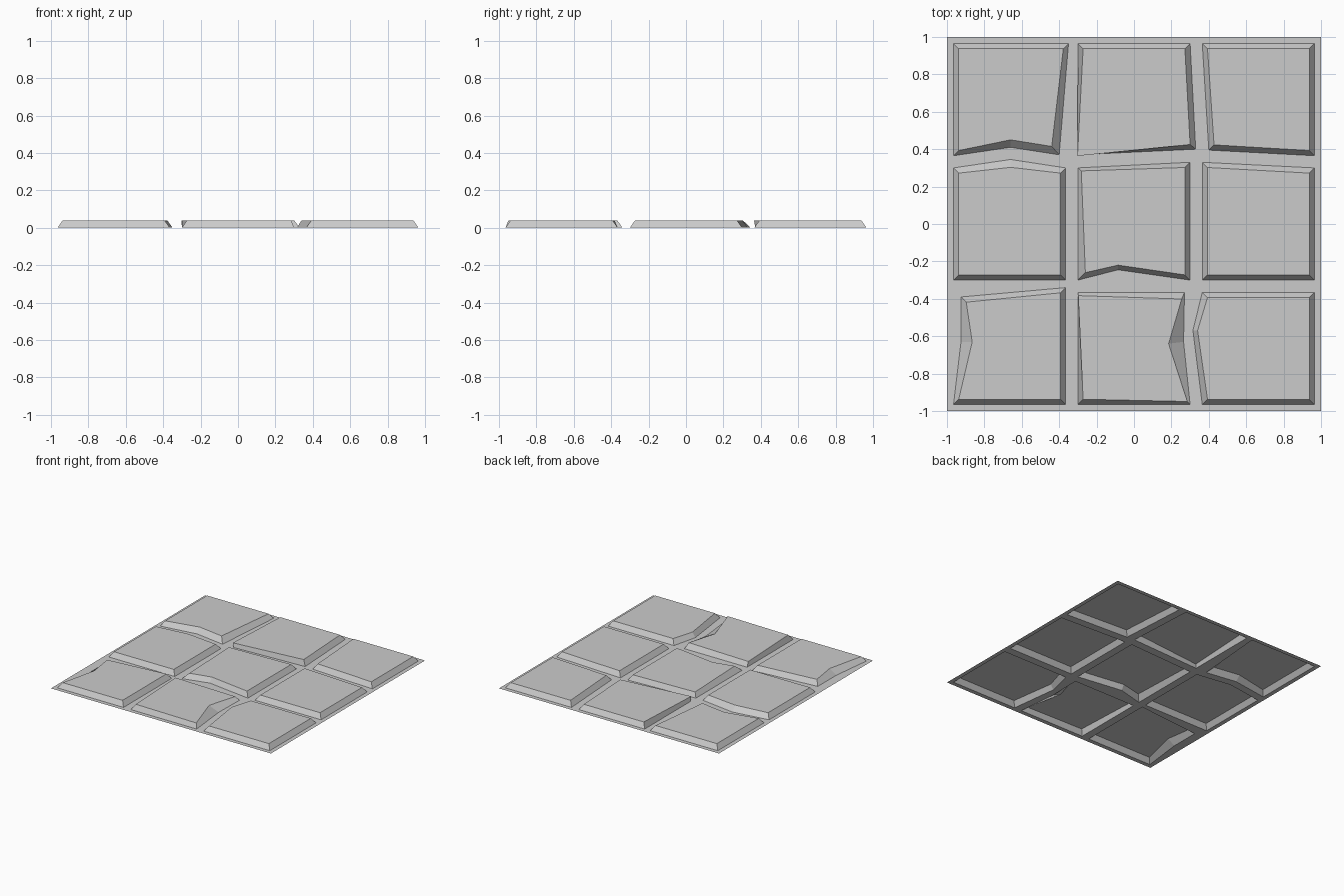
import bpy, bmesh

if "Cube" in bpy.data.objects:
    bpy.data.objects.remove(bpy.data.objects["Cube"])

HEIGHT, PITCH, HALF, BEVEL = 0.04, 0.665, 0.30, 0.028
CORNERS = [(-1, 1), (1, 1), (1, -1), (-1, -1)]   # clockwise from back left

# Worn corners per tile (column, row): corner -> (base shift, top shift)
SHIFTS = {
    (-1, 1): {1: ((.015, 0), (.015, 0)), 2: ((-.035, .005), (-.047, .022))},
    (0, 1): {2: ((.03, .035), (.028, .032)), 3: ((0, .005), (-.03, -.029))},
    (1, 1): {3: ((.035, .03), (.035, .03))},
    (0, 0): {0: ((0, 0), (-.01, .012)), 1: ((0, .03), (0, .03)),
             3: ((0, 0), (.012, .012))},
    (1, 0): {0: ((0, .03), (0, .03))},
    (-1, -1): {0: ((.04, -.025), (.04, -.025)), 1: ((0, .025), (0, .025))},
    (0, -1): {0: ((0, 0), (-.026, .01)), 1: ((-.03, 0), (-.017, -.008)),
              2: ((0, 0), (.013, -.012))},
}
# Chipped edges: tile -> (corner before the chip, base point, top point)
CHIPS = {
    (-1, 1): (2, (.005, -.255), (.005, -.215)),
    (-1, 0): (0, (.005, .345), (.005, .303)),
    (0, 0): (2, (-.085, -.245), (-.085, -.22)),
    (-1, -1): (3, (-.26, .035), (-.20, .035)),
    (0, -1): (1, (.265, .035), (.185, .025)),
    (1, -1): (3, (-.35, .095), (-.325, .095)),
}


def outlines(cell):
    """Base and top outline of one tile."""
    cx, cy = cell[0] * PITCH, cell[1] * PITCH
    loops = []
    for level, inset in enumerate((0, BEVEL)):
        pts = []
        for i, (sx, sy) in enumerate(CORNERS):
            dx, dy = SHIFTS.get(cell, {}).get(i, ((0, 0), (0, 0)))[level]
            r = HALF - inset
            pts.append((cx + sx * r + dx, cy + sy * r + dy, level * HEIGHT))
            chip = CHIPS.get(cell)
            if chip and chip[0] == i:
                x, y = chip[1 + level]
                pts.append((cx + x, cy + y, level * HEIGHT))
        loops.append(pts)
    return loops


def edge_loop(bm, verts):
    return [bm.edges.new((a, b)) for a, b in zip(verts, verts[1:] + verts[:1])]


bm = bmesh.new()
# Grout border
grout = edge_loop(bm, [bm.verts.new((x, y, 0)) for x, y in CORNERS])
rings = []
for col in (-1, 0, 1):
    for row in (-1, 0, 1):
        base, top = [[bm.verts.new(p) for p in pts] for pts in outlines((col, row))]
        grout += edge_loop(bm, base)
        rings.append((base, top))

# Grout sheet with a hole under each tile
bmesh.ops.triangle_fill(bm, edges=grout, use_beauty=True, normal=(0, 0, 1))

# Raised stone tiles
for base, top in rings:
    n = len(base)
    bm.faces.new(top[::-1])
    for i in range(n):
        j = (i + 1) % n
        bm.faces.new((base[j], base[i], top[i], top[j]))

bm.normal_update()
bmesh.ops.recalc_face_normals(bm, faces=bm.faces[:])
if sum(f.normal.z for f in bm.faces) < 0:
    bmesh.ops.reverse_faces(bm, faces=bm.faces[:])
mesh = bpy.data.meshes.new("stone_floor")
bm.to_mesh(mesh)
bm.free()
bpy.context.collection.objects.link(bpy.data.objects.new("stone_floor", mesh))
